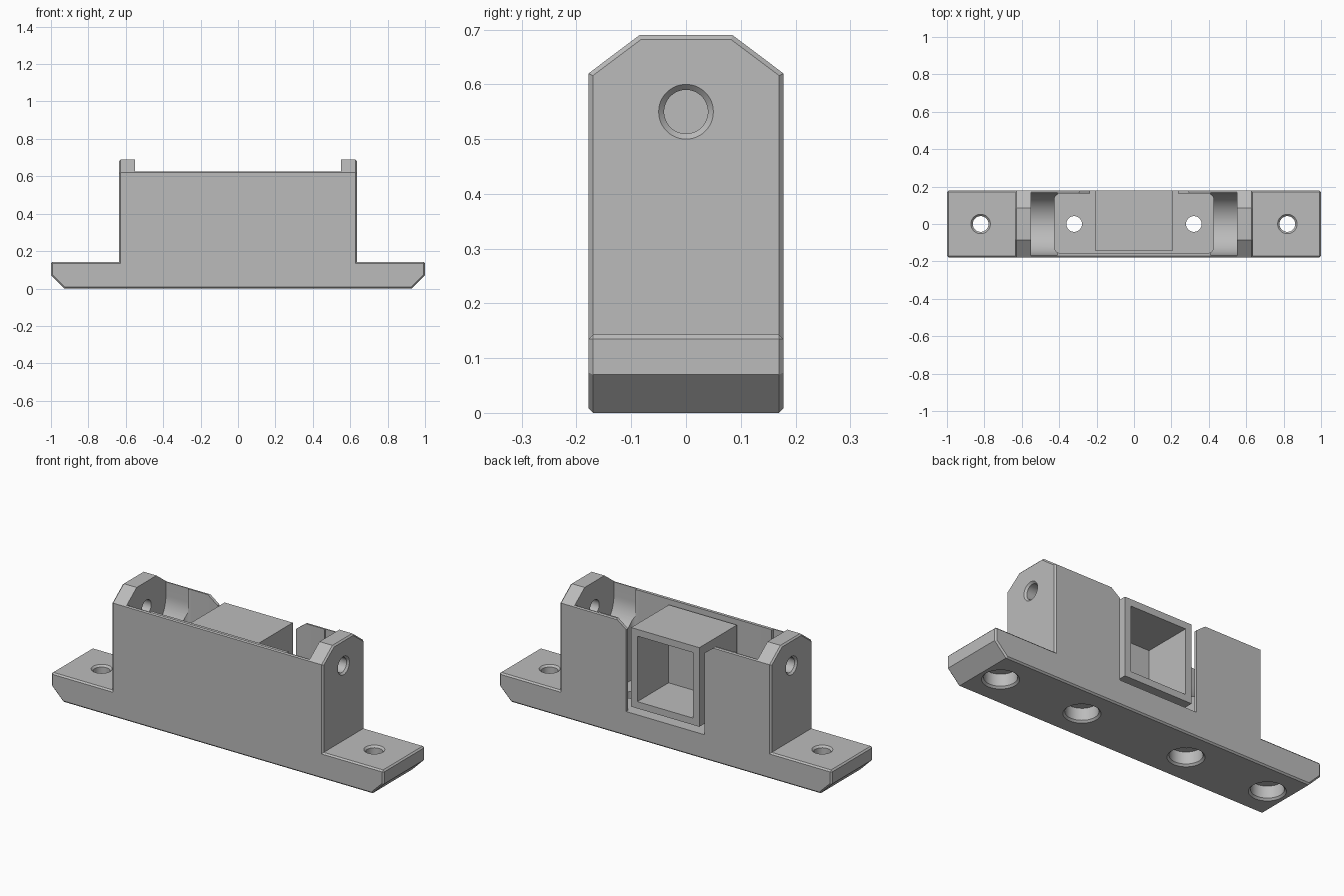
import bpy, bmesh, math
from mathutils import Matrix, Vector

if "Cube" in bpy.data.objects:
    bpy.data.objects.remove(bpy.data.objects["Cube"], do_unlink=True)

GREY = (0.5, 0.5, 0.5, 1)
grey = bpy.data.materials.new("matte grey")
grey.use_nodes = True
grey.diffuse_color = GREY
grey.node_tree.nodes["Principled BSDF"].inputs["Base Color"].default_value = GREY


def finish(name, bm):
    bmesh.ops.recalc_face_normals(bm, faces=bm.faces)
    mesh = bpy.data.meshes.new(name)
    bm.to_mesh(mesh)
    bm.free()
    mesh.materials.append(grey)
    obj = bpy.data.objects.new(name, mesh)
    bpy.context.collection.objects.link(obj)
    return obj


def prism(name, points, axis, lo, hi, bevel=0):
    """Extrude a 2D outline along an axis; bevel its square edges."""
    bm = bmesh.new()
    place = {"x": lambda a, b: (lo, a, b),
             "y": lambda a, b: (a, lo, b),
             "z": lambda a, b: (a, b, lo)}[axis]
    face = bm.faces.new([bm.verts.new(place(a, b)) for a, b in points])
    new = bmesh.ops.extrude_face_region(bm, geom=[face])["geom"]
    step = Vector([hi - lo if c == axis else 0 for c in "xyz"])
    bmesh.ops.translate(bm, vec=step, verts=[v for v in new if isinstance(v, bmesh.types.BMVert)])
    bmesh.ops.recalc_face_normals(bm, faces=bm.faces)
    if bevel:
        edges = [e for e in bm.edges if e.calc_face_angle() > math.radians(60)]
        bmesh.ops.bevel(bm, geom=edges, offset=bevel, segments=1, affect="EDGES")
    return finish(name, bm)


def cone(start, end, r1, r2):
    """Round cutter between two points."""
    a, b = Vector(start), Vector(end)
    bm = bmesh.new()
    turn = Vector((0, 0, 1)).rotation_difference(b - a).to_matrix().to_4x4()
    bmesh.ops.create_cone(bm, cap_ends=True, segments=48, radius1=r1, radius2=r2,
                          depth=(b - a).length, matrix=Matrix.Translation((a + b) / 2) @ turn)
    return finish("cutter", bm)


def rect(a0, a1, b0, b1):
    return [(a0, b0), (a1, b0), (a1, b1), (a0, b1)]


def arc(cx, cy, r, start, end, steps):
    angles = [math.radians(start + (end - start) * i / steps) for i in range(steps + 1)]
    return [(cx + r * math.cos(t), cy + r * math.sin(t)) for t in angles]


def combine(obj, other, operation="DIFFERENCE"):
    mod = obj.modifiers.new("combine", "BOOLEAN")
    mod.operation, mod.solver, mod.object = operation, "EXACT", other
    bpy.ops.object.select_all(action="DESELECT")
    bpy.context.view_layer.objects.active = obj
    obj.select_set(True)
    bpy.ops.object.modifier_apply(modifier=mod.name)
    bpy.data.objects.remove(other, do_unlink=True)


D = 0.178        # half depth
PIVOT = 0.55     # pivot height
FLOOR = 0.135    # pocket floor

# Flanged base with undercut ends, joined to the upright block
half = [(0.93, 0), (1, 0.07), (1, 0.143)]
body = prism("bracket_body", half + [(-x, z) for x, z in reversed(half)], "y", -D, D, 0.008)
side = [(D, 0.06), (D, 0.62), (0.085, 0.69)]
tower = prism("tower", side + [(-y, z) for y, z in reversed(side)], "x", -0.635, 0.635, 0.008)
combine(body, tower, "UNION")

# Lower the long walls between the end ears
combine(body, prism("cutter", rect(-0.55, 0.55, -0.3, 0.3), "z", 0.625, 0.9))

# Main pocket with rounded corners
px, y0, y1, r = 0.425, -0.155, 0.162, 0.03
pocket = (arc(px - r, y1 - r, r, 0, 90, 6) + arc(r - px, y1 - r, r, 90, 180, 6)
          + arc(r - px, y0 + r, r, 180, 270, 6) + arc(px - r, y0 + r, r, 270, 360, 6))
combine(body, prism("cutter", pocket, "z", FLOOR, 0.8))

# Round scoops beside the ears
scoop = arc(0, PIVOT, 0.166, 180, 360, 32) + [(0.166, 0.8), (-0.166, 0.8)]
for lo, hi in ((-0.55, -0.41), (0.41, 0.55)):
    combine(body, prism("cutter", scoop, "x", lo, hi))

# Rear slot with sloped mouth
slot = [(0.235, FLOOR), (0.235, 0.58), (0.315, 0.64)]
combine(body, prism("cutter", slot + [(-x, z) for x, z in reversed(slot)], "y", 0.1, 0.3))

# Counterbored screw holes
for x in (-0.82, -0.32, 0.32, 0.82):
    combine(body, cone((x, 0, -0.1), (x, 0, 0.3), 0.042, 0.042))
    combine(body, cone((x, 0, -0.05), (x, 0, 0.075), 0.08, 0.08))
    combine(body, cone((x, 0, -0.01), (x, 0, 0.01), 0.1, 0.08))
    if abs(x) > 0.5:
        combine(body, cone((x, 0, 0.131), (x, 0, 0.155), 0.04, 0.064))

# Pivot holes with countersunk rims
for s in (-1, 1):
    combine(body, cone((s * 0.5, 0, PIVOT), (s * 0.7, 0, PIVOT), 0.04, 0.04))
    combine(body, cone((s * 0.623, 0, PIVOT), (s * 0.647, 0, PIVOT), 0.038, 0.062))

# Hollow box in the slot, open at the back
box = prism("hollow_box", rect(-0.205, 0.205, 0.17, 0.6), "y", -0.145, D)
combine(box, prism("cutter", rect(-0.168, 0.168, 0.207, 0.563), "y", -0.09, 0.3))

for obj in (body, box):
    bpy.ops.object.select_all(action="DESELECT")
    bpy.context.view_layer.objects.active = obj
    obj.select_set(True)
    bpy.ops.object.shade_smooth_by_angle(angle=math.radians(20))
